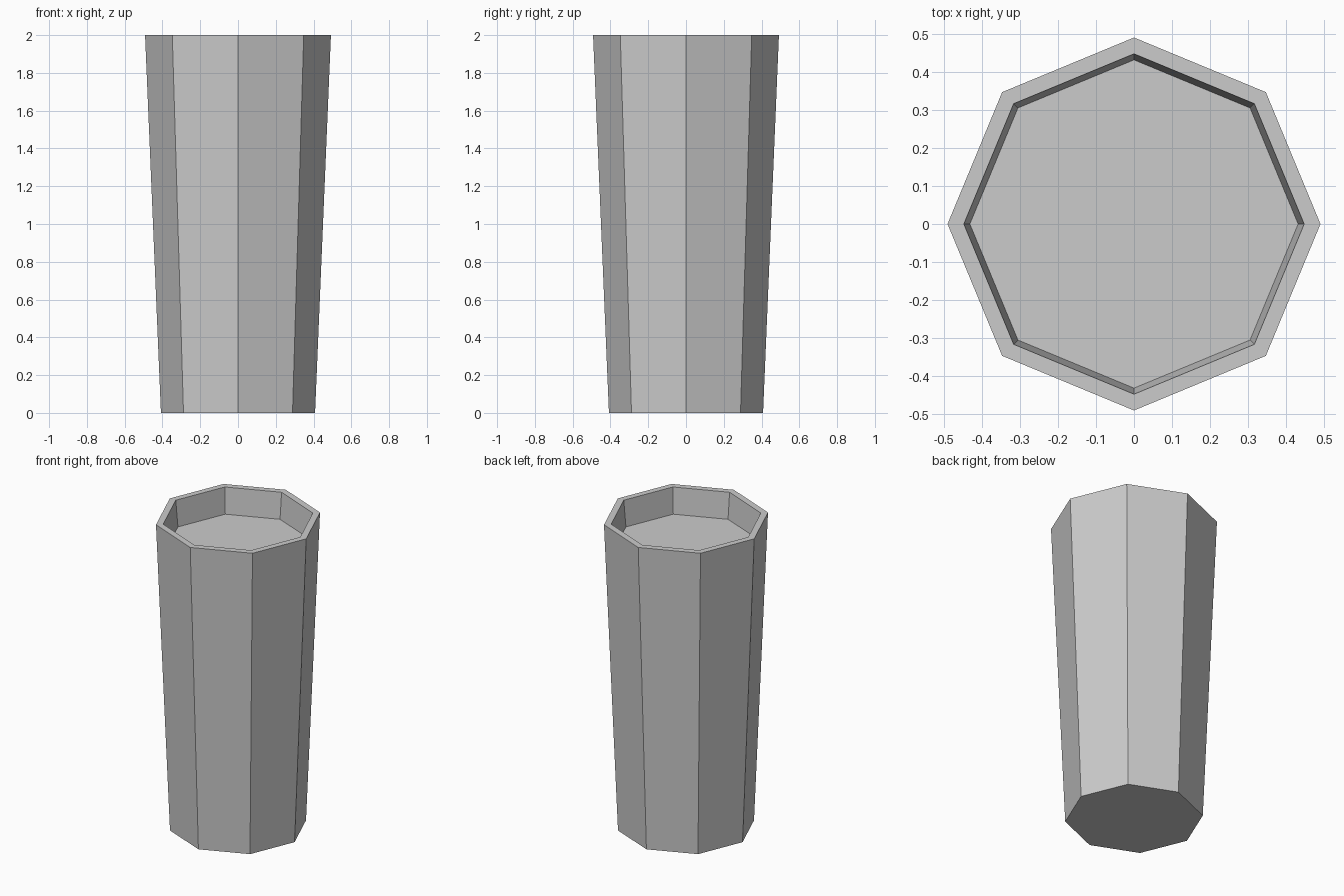
import bpy
import bmesh
from math import cos, sin, pi

cube = bpy.data.objects.get("Cube")
if cube:
    bpy.data.objects.remove(cube, do_unlink=True)

SIDES = 8

# Single plain grey
grey = bpy.data.materials.new("plain grey")
grey.use_nodes = True
colour = (0.6, 0.6, 0.6, 1)
grey.diffuse_color = colour
grey.node_tree.nodes["Principled BSDF"].inputs["Base Color"].default_value = colour

# Profile as (radius, height): base, outer rim, inner rim, recessed floor
profile = [(0.408, 0), (0.492, 2), (0.449, 2), (0.433, 1.83)]

bm = bmesh.new()
rings = [[bm.verts.new((r * cos(2 * pi * i / SIDES), r * sin(2 * pi * i / SIDES), z))
          for i in range(SIDES)] for r, z in profile]

# Tapered wall, rim and recess wall
for low, high in zip(rings, rings[1:]):
    for i in range(SIDES):
        j = (i + 1) % SIDES
        bm.faces.new((low[i], low[j], high[j], high[i]))

# Underside and recessed floor
bm.faces.new(rings[0][::-1])
bm.faces.new(rings[-1])

mesh = bpy.data.meshes.new("tapered_cup")
bm.to_mesh(mesh)
bm.free()
mesh.materials.append(grey)
cup = bpy.data.objects.new("tapered_cup", mesh)
bpy.context.collection.objects.link(cup)
